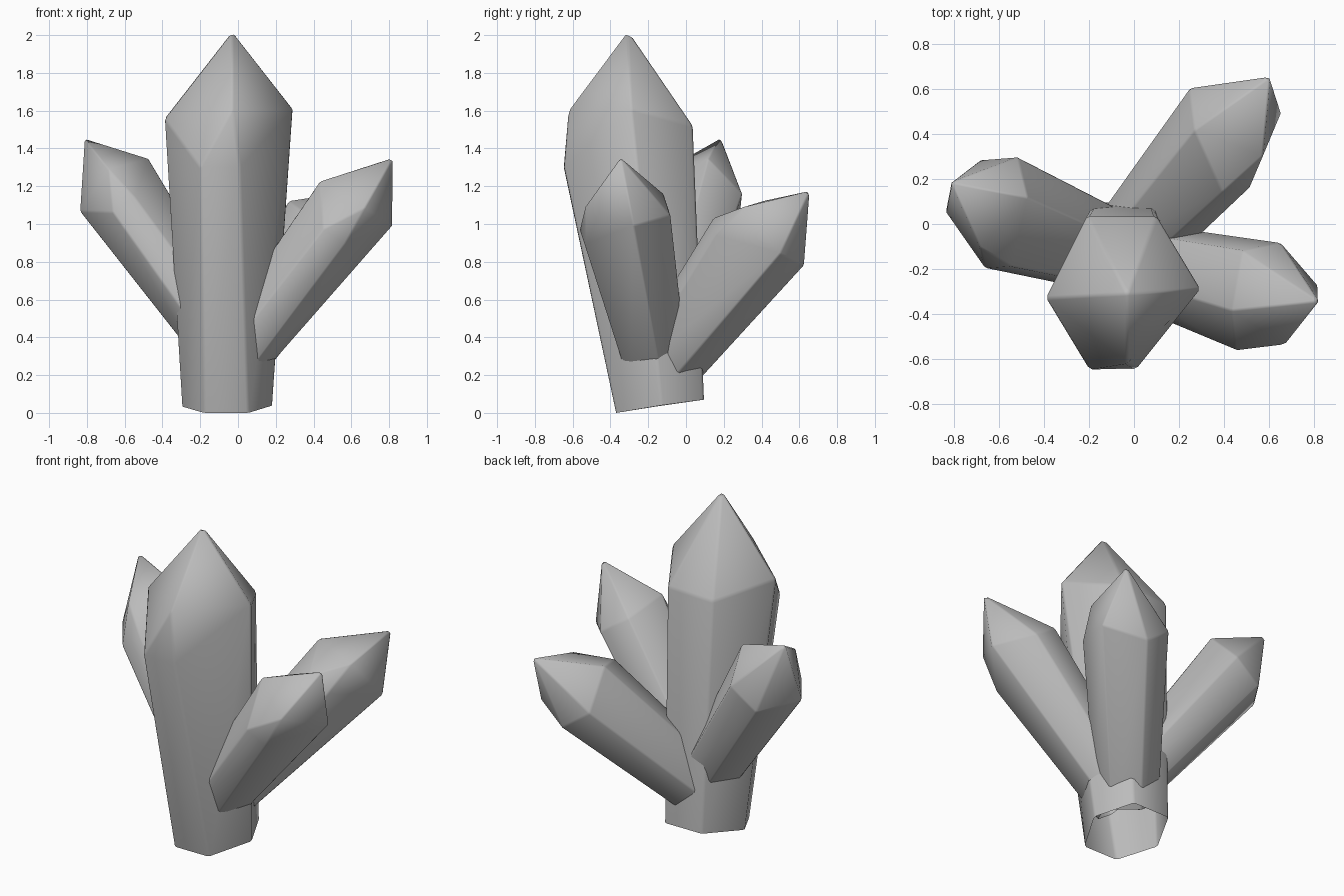
import bpy, bmesh
from mathutils import Vector, Matrix

if "Cube" in bpy.data.objects:
    bpy.data.objects.remove(bpy.data.objects["Cube"])

stone = bpy.data.materials.new("grey_stone")
stone.diffuse_color = (0.5, 0.5, 0.5, 1)
stone.use_nodes = True
stone.node_tree.nodes["Principled BSDF"].inputs["Base Color"].default_value = stone.diffuse_color

# Shape of one crystal: open six-sided foot, uneven shoulder, pointed cap.
# Ring order: left, front left, front right, right, back right, back left
FOOT = [(-0.30, -0.15, 0.035), (-0.18, -0.37, 0.0), (0.055, -0.37, 0.0),
        (0.185, -0.13, 0.04), (0.08, 0.095, 0.07), (-0.175, 0.095, 0.07)]
SHOULDER = [(-0.392, -0.33, 1.56), (-0.20, -0.647, 1.30), (0.01, -0.645, 1.30),
            (0.295, -0.29, 1.61), (0.10, 0.035, 1.52), (-0.21, 0.035, 1.51)]
FRONT_KNEE = (-0.03, -0.62, 1.61)
TIP = (-0.03, -0.31, 2.025)
BASE = (-0.055, -0.135, 0.035)
ROLL = (0.68, 0.04, 0.05)


def frame(axis, roll):
    """Rotation whose z follows the axis and whose x leans toward roll."""
    z = Vector(axis).normalized()
    x = Vector(roll)
    x = (x - z * x.dot(z)).normalized()
    return Matrix((x, z.cross(x), z)).transposed()


def crystal(name, base, tip, roll, girth=1.0):
    home_axis = Vector(TIP) - Vector(BASE)
    axis = Vector(tip) - Vector(base)
    s = axis.length / home_axis.length
    turn = (frame(axis, roll) @ Matrix.Diagonal((s * girth, s * girth, s))
            @ frame(home_axis, ROLL).transposed())

    bm = bmesh.new()

    def vert(p):
        return bm.verts.new(Vector(base) + turn @ (Vector(p) - Vector(BASE)))

    foot = [vert(p) for p in FOOT]
    top = [vert(p) for p in SHOULDER]
    knee, point = vert(FRONT_KNEE), vert(TIP)
    # shaft
    for i in range(6):
        j = (i + 1) % 6
        bm.faces.new((foot[i], foot[j], top[j], top[i]))
    # cap: front slopes down to a low knee, the rest runs straight to the tip
    for i in range(3):
        bm.faces.new((top[i], top[i + 1], knee))
    for i in range(3, 6):
        bm.faces.new((top[i], top[(i + 1) % 6], point))
    bm.faces.new((top[0], knee, point))
    bm.faces.new((knee, top[3], point))
    bmesh.ops.recalc_face_normals(bm, faces=bm.faces)

    mesh = bpy.data.meshes.new(name)
    bm.to_mesh(mesh)
    bm.free()
    mesh.materials.append(stone)
    obj = bpy.data.objects.new(name, mesh)
    bpy.context.collection.objects.link(obj)

    # softened edges
    bevel = obj.modifiers.new("soft_edges", 'BEVEL')
    bevel.width = 0.012 * s
    bevel.segments = 1
    bevel.limit_method = 'ANGLE'
    bevel.angle_limit = 0.4
    mesh.shade_smooth()


crystal("main_crystal", BASE, TIP, ROLL)
crystal("right_crystal", (-0.045, -0.16, 0.245), (0.823, -0.345, 1.352), (0.40, 0.10, -0.20), 0.95)
crystal("left_crystal", (-0.047, -0.145, 0.325), (-0.815, 0.185, 1.455), (0.37, 0.06, 0.275), 0.96)
crystal("back_crystal", (-0.06, -0.135, 0.225), (0.605, 0.655, 1.175), (0.42, 0.09, -0.30), 1.0)
